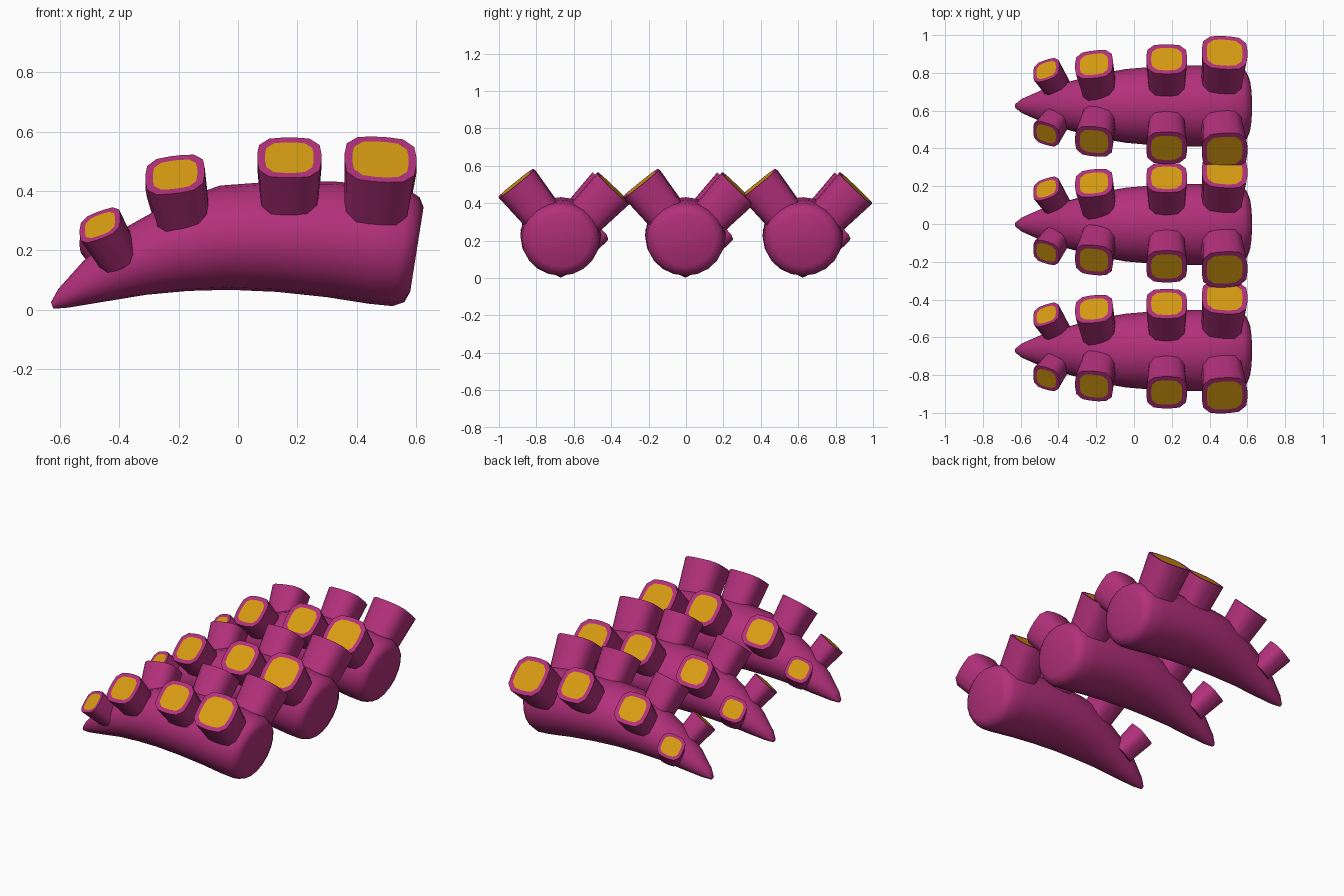
import bpy, bmesh, math
from mathutils import Vector

if "Cube" in bpy.data.objects:
    bpy.data.objects.remove(bpy.data.objects["Cube"])


def material(name, rgb):
    m = bpy.data.materials.new(name)
    m.diffuse_color = (*rgb, 1)
    m.use_nodes = True
    m.node_tree.nodes["Principled BSDF"].inputs["Base Color"].default_value = m.diffuse_color
    return m


MAGENTA = material("magenta skin", (0.45, 0.03, 0.20))
YELLOW = material("amber sucker pad", (0.68, 0.33, 0.006))


def finish(name, bm, mats, angle):
    bmesh.ops.recalc_face_normals(bm, faces=bm.faces[:])
    me = bpy.data.meshes.new(name)
    bm.to_mesh(me)
    bm.free()
    for m in mats:
        me.materials.append(m)
    ob = bpy.data.objects.new(name, me)
    bpy.context.collection.objects.link(ob)
    bpy.ops.object.select_all(action='DESELECT')
    ob.select_set(True)
    bpy.context.view_layer.objects.active = ob
    bpy.ops.object.shade_smooth_by_angle(angle=math.radians(angle))
    return ob


def bridge(bm, a, b):
    n = len(a)
    for i in range(n):
        bm.faces.new((a[i], a[(i + 1) % n], b[(i + 1) % n], b[i]))


# body sections: top x, top z, bottom x, bottom z, half width
SECTIONS = [
    (-0.630, 0.025, -0.622, 0.003, 0.012),
    (-0.605, 0.070, -0.570, 0.007, 0.040),
    (-0.520, 0.165, -0.450, 0.027, 0.085),
    (-0.400, 0.265, -0.310, 0.050, 0.125),
    (-0.230, 0.360, -0.170, 0.063, 0.168),
    (-0.060, 0.418, -0.030, 0.067, 0.195),
    (0.130, 0.432, 0.130, 0.060, 0.210),
    (0.320, 0.432, 0.300, 0.042, 0.215),
    (0.480, 0.418, 0.440, 0.020, 0.215),
    (0.580, 0.400, 0.520, 0.012, 0.208),
    (0.612, 0.378, 0.560, 0.025, 0.190),
    (0.625, 0.345, 0.580, 0.060, 0.155),
]


def make_body(name, y0, sides=20):
    bm = bmesh.new()
    rings = []
    for tx, tz, bx, bz, w in SECTIONS:
        c = Vector(((tx + bx) / 2, y0, (tz + bz) / 2))
        up = Vector(((tx - bx) / 2, 0, (tz - bz) / 2))
        rings.append([bm.verts.new(c + up * math.cos(t) + Vector((0, w * math.sin(t), 0)))
                      for t in (2 * math.pi * i / sides for i in range(sides))])
    for a, b in zip(rings, rings[1:]):
        bridge(bm, a, b)
    bm.faces.new(rings[0])
    bm.faces.new(rings[-1])
    return finish(name, bm, [MAGENTA], 50)


def make_sucker(name, centre, axis, half, pad, length, sides=16):
    """Rounded-square stalk with a flat pad inset in its end."""
    n = Vector(axis).normalized()
    u = Vector((1, 0, 0))
    u = (u - n * u.dot(n)).normalized()
    v = n.cross(u)
    c = Vector(centre)
    bm = bmesh.new()

    def ring(r, depth):
        out = []
        for i in range(sides):
            t = 2 * math.pi * (i + 0.5) / sides
            x, y = math.cos(t), math.sin(t)
            k = r / (abs(x) ** 3.6 + abs(y) ** 3.6) ** (1 / 3.6)
            out.append(bm.verts.new(c + u * x * k + v * y * k - n * depth))
        return out

    base, outer, inner = ring(half * 0.86, length), ring(half, 0), ring(pad, 0)
    bridge(bm, base, outer)
    bridge(bm, outer, inner)
    bm.faces.new(base)
    bm.faces.new(inner).material_index = 1
    return finish(name, bm, [MAGENTA, YELLOW], 40)


# suckers: x, (y, z) on the near side, (y, z) on the far side, axis x, half size, pad, length
SUCKERS = [
    (-0.465, (-0.148, 0.285), (0.190, 0.245), -0.45, 0.075, 0.056, 0.17),
    (-0.212, (-0.188, 0.455), (0.220, 0.430), -0.15, 0.101, 0.076, 0.22),
    (0.173, (-0.222, 0.512), (0.248, 0.490), 0.00, 0.108, 0.082, 0.25),
    (0.480, (-0.238, 0.506), (0.282, 0.480), 0.07, 0.121, 0.095, 0.26),
]

# three curved tentacles side by side
for label, y0 in (("front", -0.67), ("middle", -0.003), ("back", 0.625)):
    make_body(label + "_tentacle", y0)
    for i, (x, near, far, ax, half, pad, length) in enumerate(SUCKERS, 1):
        make_sucker(f"{label}_near_sucker_{i}", (x, y0 + near[0], near[1]),
                    (ax, -0.62, 0.77), half, pad, length)
        make_sucker(f"{label}_far_sucker_{i}", (x, y0 + far[0], far[1]),
                    (ax, 0.69, 0.72), half, pad, length)
